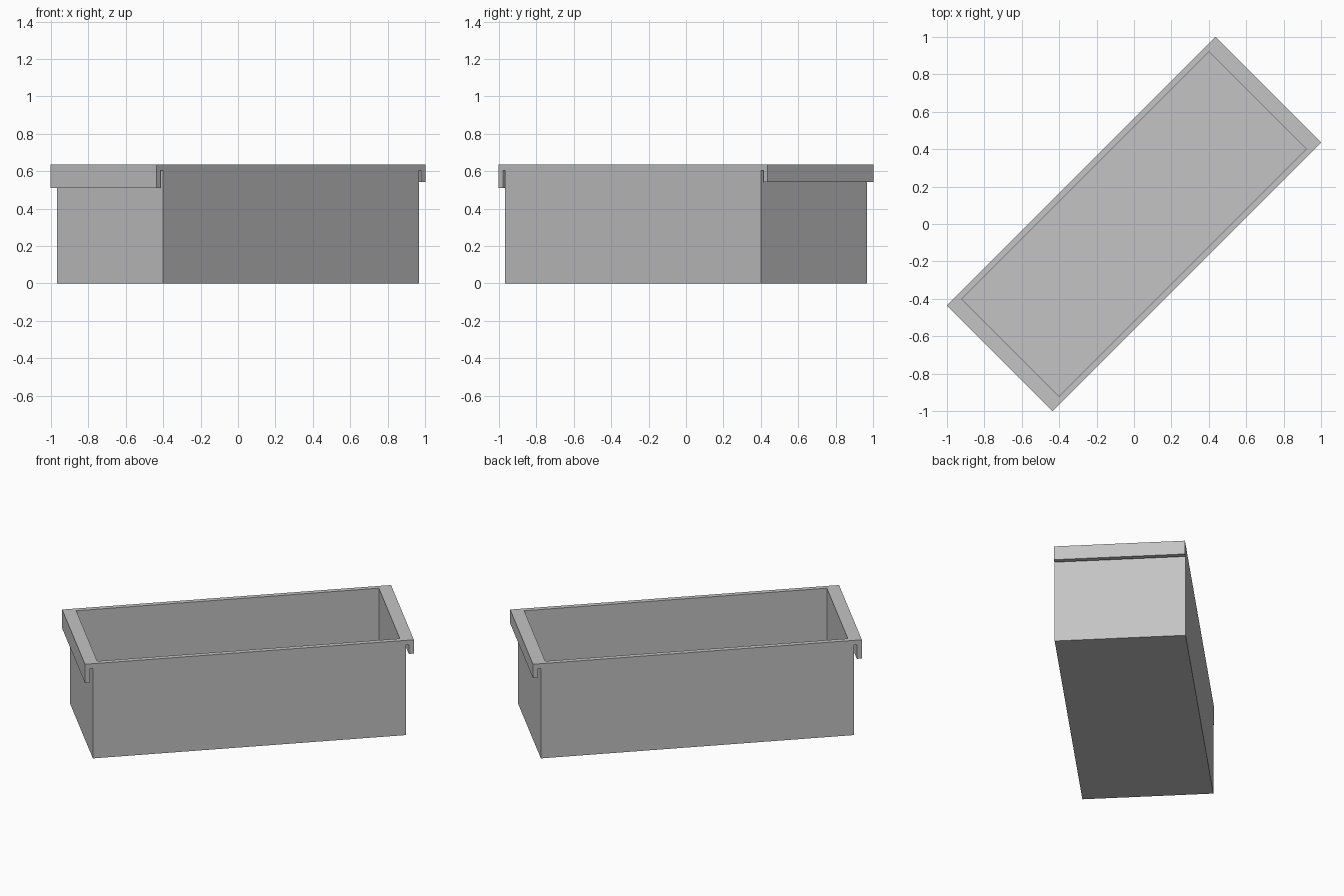
import bpy, bmesh, math
from mathutils import Matrix

if "Cube" in bpy.data.objects:
    bpy.data.objects.remove(bpy.data.objects["Cube"])

HALF_WIDTH = 0.40    # half of the short side
HALF_BODY = 0.967    # half of the body length
HALF_RIM = 1.016     # half of the length over the handle lips
WALL = 0.032
HEIGHT = 0.636
LIP = 0.031
TURN = Matrix.Rotation(math.radians(45), 4, 'Z')

grey = bpy.data.materials.new("grey")
grey.diffuse_color = (0.55, 0.55, 0.55, 1)
grey.use_nodes = True
grey.node_tree.nodes["Principled BSDF"].inputs["Base Color"].default_value = grey.diffuse_color


def extrude_profile(name, profile, half):
    """Extrude a length/height profile across the width, then turn it diagonally."""
    bm = bmesh.new()
    face = bm.faces.new([bm.verts.new((u, -half, z)) for u, z in profile])
    out = bmesh.ops.extrude_face_region(bm, geom=[face])
    bmesh.ops.translate(bm, vec=(0, 2 * half, 0),
                        verts=[g for g in out["geom"] if isinstance(g, bmesh.types.BMVert)])
    bmesh.ops.recalc_face_normals(bm, faces=bm.faces)
    bm.transform(TURN)
    mesh = bpy.data.meshes.new(name)
    bm.to_mesh(mesh)
    bm.free()
    mesh.materials.append(grey)
    obj = bpy.data.objects.new(name, mesh)
    bpy.context.collection.objects.link(obj)
    return obj


def end_profile(side, lip_bottom):
    """Half profile from the base up the end wall and round the hooked lip."""
    return [(side * u, z) for u, z in (
        (HALF_BODY, 0), (HALF_BODY, HEIGHT - WALL),
        (HALF_RIM - LIP, HEIGHT - WALL), (HALF_RIM - LIP, lip_bottom),
        (HALF_RIM, lip_bottom), (HALF_RIM, HEIGHT))]


# Drawer body with a deep lip at one end and a shallower one at the other
bin_body = extrude_profile(
    "bin_body", end_profile(1, 0.543) + end_profile(-1, 0.51)[::-1], HALF_WIDTH)

# Open cavity
inner = HALF_BODY - WALL
cavity = extrude_profile(
    "cavity_cutter",
    [(-inner, WALL), (inner, WALL), (inner, HEIGHT + 0.1), (-inner, HEIGHT + 0.1)],
    HALF_WIDTH - WALL)
cavity.hide_render = True
cavity.hide_set(True)
cut = bin_body.modifiers.new("cavity", 'BOOLEAN')
cut.operation = 'DIFFERENCE'
cut.solver = 'EXACT'
cut.object = cavity
